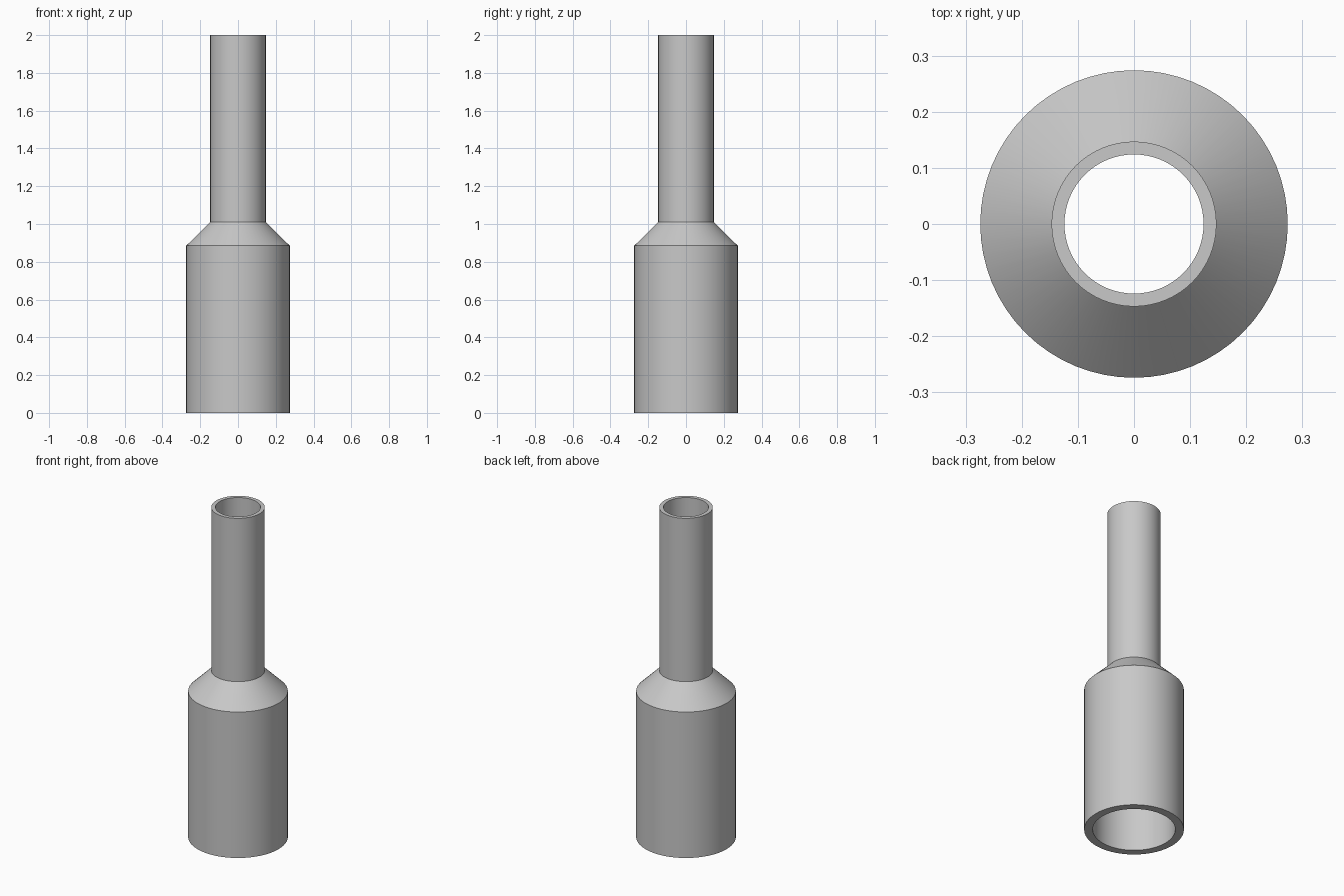
import bpy
import bmesh
import math

cube = bpy.data.objects.get("Cube")
if cube:
    bpy.data.objects.remove(cube, do_unlink=True)

SEGMENTS = 64

# Grey plastic
grey = bpy.data.materials.new("grey")
grey.use_nodes = True
colour = (0.58, 0.58, 0.58, 1)
grey.diffuse_color = colour
grey.node_tree.nodes["Principled BSDF"].inputs["Base Color"].default_value = colour


def lathe(name, profile):
    """Spin a closed (radius, height) outline around the z axis."""
    bm = bmesh.new()
    rings = []
    for i in range(SEGMENTS):
        a = 2 * math.pi * i / SEGMENTS
        rings.append([bm.verts.new((r * math.cos(a), r * math.sin(a), z)) for r, z in profile])
    for i, ring in enumerate(rings):
        after = rings[(i + 1) % SEGMENTS]
        for j in range(len(profile)):
            k = (j + 1) % len(profile)
            bm.faces.new((ring[j], after[j], after[k], ring[k]))
    bmesh.ops.recalc_face_normals(bm, faces=bm.faces)
    mesh = bpy.data.meshes.new(name)
    bm.to_mesh(mesh)
    bm.free()
    mesh.materials.append(grey)
    obj = bpy.data.objects.new(name, mesh)
    bpy.context.collection.objects.link(obj)
    bpy.ops.object.select_all(action="DESELECT")
    obj.select_set(True)
    bpy.context.view_layer.objects.active = obj
    bpy.ops.object.shade_smooth_by_angle(angle=math.radians(30))
    return obj


# Hollow stepped tube: wide socket, sloped shoulder, narrow spigot
outer = [(0.274, 0), (0.274, 0.885), (0.147, 1.01), (0.147, 2)]
inner = [(0.124, 2), (0.124, 1.01), (0.227, 0.885), (0.227, 0)]
lathe("reducer_pipe", outer + inner)
